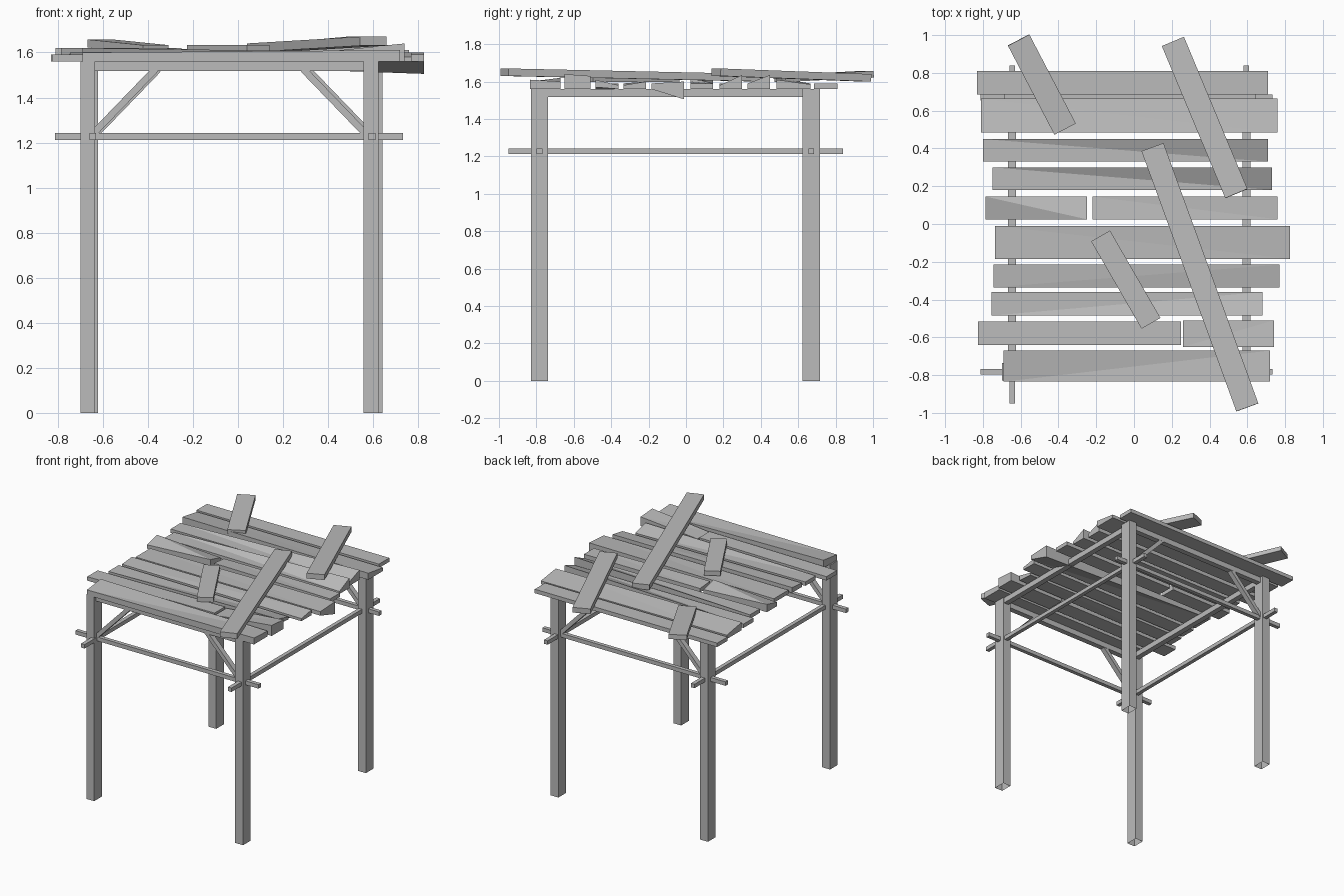
import bpy
import bmesh
from mathutils import Matrix, Vector

# Remove only the default cube
default_cube = bpy.data.objects.get("Cube")
if default_cube:
    bpy.data.objects.remove(default_cube, do_unlink=True)

# Single material for the weathered timber
timber = bpy.data.materials.new("weathered_grey_timber")
timber.use_nodes = True
grey = (0.5, 0.5, 0.5, 1.0)
timber.diffuse_color = grey
timber.node_tree.nodes["Principled BSDF"].inputs["Base Color"].default_value = grey


def finish(name, bm):
    """Turn a bmesh into a flat shaded timber object."""
    mesh = bpy.data.meshes.new(name)
    bm.to_mesh(mesh)
    bm.free()
    mesh.materials.append(timber)
    obj = bpy.data.objects.new(name, mesh)
    bpy.context.collection.objects.link(obj)
    return obj


def bar(name, start, end, width, depth, open_start=False):
    """Rectangular bar between two points; depth lies in the upright plane."""
    start, end = Vector(start), Vector(end)
    along = (end - start).normalized()
    reference = Vector((0, 1, 0)) if abs(along.z) > 0.5 else Vector((0, 0, 1))
    side = along.cross(reference).normalized()
    up = side.cross(along)
    bm = bmesh.new()
    bmesh.ops.create_cube(bm, size=1)
    if open_start:
        base = [f for f in bm.faces if f.normal.x < -0.5]
        bmesh.ops.delete(bm, geom=base, context="FACES_ONLY")
    axes = Matrix((along * (end - start).length, side * width, up * depth)).transposed()
    middle = (start + end) / 2
    for v in bm.verts:
        v.co = axes @ v.co + middle
    return finish(name, bm)


def plank(name, xs, ys, left, right):
    """Warped board. Each end lists heights in hundredths above the eaves:
    front bottom, back bottom, front top, back top."""
    eaves = 1.5
    bm = bmesh.new()
    bmesh.ops.create_cube(bm, size=1)
    for v in bm.verts:
        at_right, at_back, at_top = (int(c > 0) for c in v.co)
        heights = right if at_right else left
        v.co = (xs[at_right], ys[at_back], eaves + heights[at_back + 2 * at_top] / 100)
    # Split the twisted quads so each face stays flat
    bmesh.ops.triangulate(bm, faces=bm.faces[:])
    return finish(name, bm)


# Posts, beams, braces and rails, one frame for the front and one for the back
post_x = {"front": (-0.667, 0.59), "back": (-0.654, 0.609)}
post_y = {"front": -0.783, "back": 0.67}
rail_x = {"right": -0.645, "left": 0.595}
post_top, beam_z, rail_z = 1.56, 1.538, 1.227
beam_size, rail_size = 0.042, 0.03

for place, y in post_y.items():
    for side, x in zip(("right", "left"), post_x[place]):
        bar(f"{place}_{side}_post", (x, y, 0), (x, y, post_top), 0.066, 0.092, open_start=True)
        inward = 1 if x < 0 else -1
        bar(f"{place}_{side}_brace",
            (x + inward * 0.02, y, 1.235), (x + inward * 0.3, y, 1.525), 0.03, 0.04)
    bar(f"{place}_beam", (post_x[place][0], y, beam_z), (post_x[place][1], y, beam_z),
        beam_size, beam_size)
    bar(f"{place}_rail", (-0.813, y, rail_z), (0.732, y, rail_z), rail_size, rail_size)

for side, x in rail_x.items():
    bar(f"{side}_side_beam", (x, post_y["front"], beam_z), (x, post_y["back"], beam_z),
        beam_size, beam_size)
    bar(f"{side}_side_rail", (x, -0.95, rail_z), (x, 0.84, rail_z), rail_size, rail_size)

# Roof boards from the front to the back
plank("roof_board_front", (-0.69, 0.72), (-0.835, -0.67), (6, 6, 10, 12), (6, 6, 11, 10))
plank("roof_board_second_long", (-0.825, 0.25), (-0.64, -0.515), (6, 6, 9, 9), (6, 6, 10, 10))
plank("roof_board_second_short", (0.26, 0.74), (-0.65, -0.51), (6, 6, 9, 9), (6, 6, 14, 13))
plank("roof_board_third", (-0.755, 0.68), (-0.485, -0.36), (6, 6, 9, 9), (7, 6, 11, 8))
plank("roof_board_fourth", (-0.745, 0.77), (-0.335, -0.215), (6, 6, 9, 10), (6, 6, 8, 10))
plank("roof_board_fifth", (-0.735, 0.825), (-0.185, -0.01), (6, 6, 9, 9), (6, 0.5, 9, 10))
plank("roof_board_sixth_short", (-0.785, -0.25), (0.025, 0.145), (6, 6, 9, 12), (6, 6, 12, 9))
plank("roof_board_sixth_long", (-0.22, 0.76), (0.025, 0.145), (6, 6, 10, 9), (6, 6, 9, 9))
plank("roof_board_seventh", (-0.75, 0.73), (0.18, 0.3), (6, 6, 9, 9), (6, 6, 8, 13.5))
plank("roof_board_eighth", (-0.8, 0.71), (0.33, 0.45), (6, 6, 9, 9), (6, 6, 9, 13.5))
plank("roof_board_ninth", (-0.81, 0.76), (0.485, 0.665), (6, 6, 12, 9), (6, 6, 11, 8.5))
plank("roof_board_back", (-0.83, 0.71), (0.685, 0.81), (6, 6, 9, 9), (6, 6, 9, 9))

# Loose boards thrown diagonally over the roof
bar("loose_board_back_right", (-0.611, 0.974, 1.64), (-0.365, 0.503, 1.615), 0.128, 0.035)
bar("loose_board_back_left", (0.206, 0.966, 1.62), (0.542, 0.161, 1.65), 0.127, 0.04)
bar("loose_board_front_left", (0.098, 0.407, 1.62), (0.6, -0.971, 1.65), 0.124, 0.04)
bar("loose_board_middle", (-0.177, -0.063, 1.615), (0.09, -0.526, 1.615), 0.115, 0.035)
